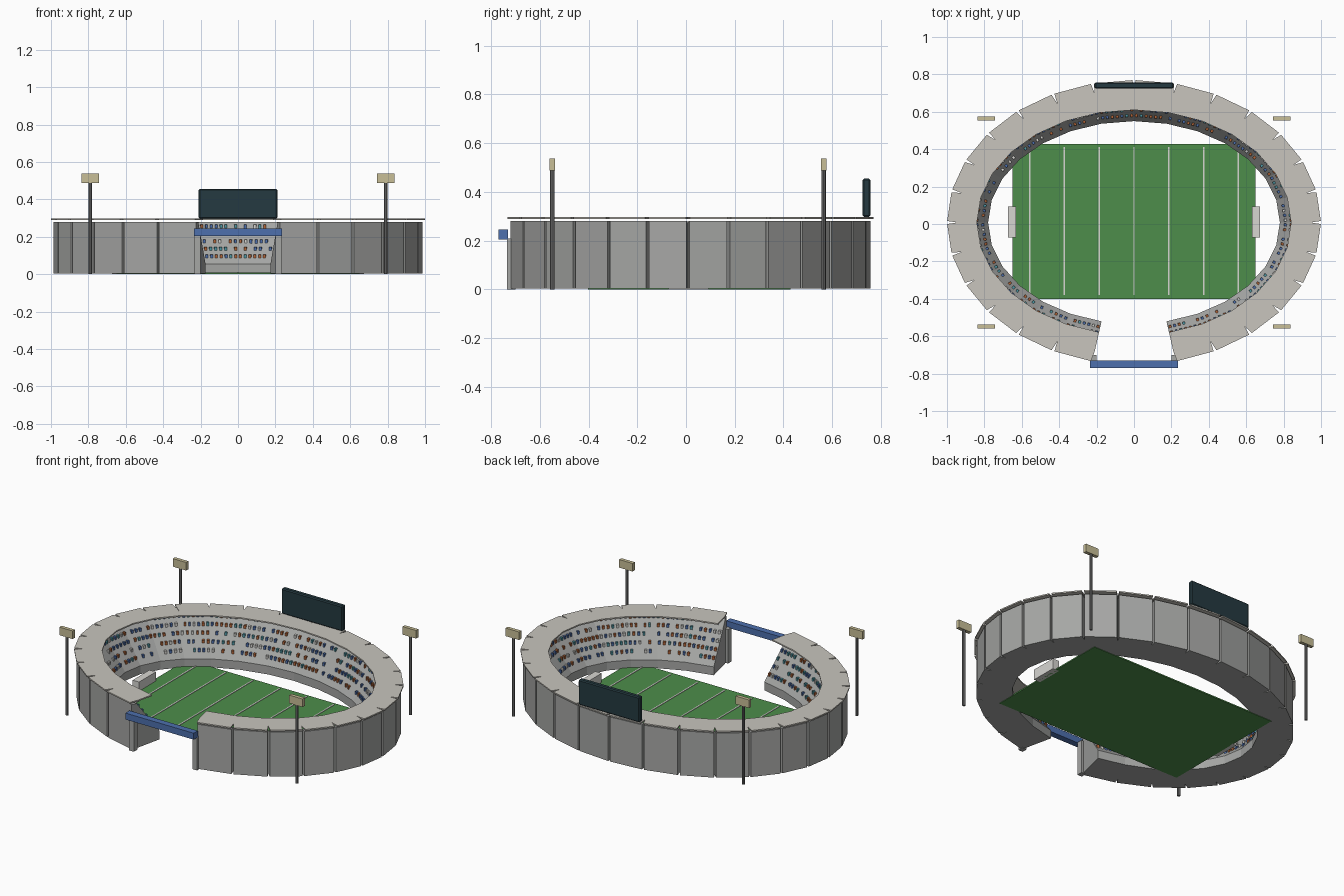
import bpy, bmesh, random
from math import sin, cos, pi, atan2
from mathutils import Vector, Matrix

cube = bpy.data.objects.get("Cube")
if cube:
    bpy.data.objects.remove(cube, do_unlink=True)
random.seed(4)

CY = 0.008        # centre line of the bowl
SIDES = 28        # sides of the full oval, two are left open at the front
STEP = 2 * pi / SIDES
START = -pi / 2 + STEP


def material(name, r, g, b):
    m = bpy.data.materials.new(name)
    m.use_nodes = True
    m.diffuse_color = (r, g, b, 1)
    m.node_tree.nodes["Principled BSDF"].inputs["Base Color"].default_value = (r, g, b, 1)
    return m


concrete = material("concrete", 0.38, 0.385, 0.375)
roof_stone = material("roof stone", 0.58, 0.56, 0.51)
grass = material("grass green", 0.075, 0.27, 0.07)
white = material("chalk white", 0.68, 0.67, 0.64)
blue = material("beam blue", 0.075, 0.16, 0.42)
slate = material("dark slate", 0.018, 0.042, 0.052)
cream = material("lamp cream", 0.58, 0.52, 0.31)
steel = material("pole grey", 0.18, 0.18, 0.18)
orange = material("shirt orange", 0.45, 0.13, 0.04)
teal = material("shirt teal", 0.08, 0.32, 0.38)


def finish(bm, name, *mats):
    bmesh.ops.recalc_face_normals(bm, faces=bm.faces[:])
    mesh = bpy.data.meshes.new(name)
    bm.to_mesh(mesh)
    bm.free()
    for m in mats:
        mesh.materials.append(m)
    ob = bpy.data.objects.new(name, mesh)
    bpy.context.collection.objects.link(ob)
    return ob


def add_box(bm, centre, size, turn=0.0, mat=0):
    mtx = Matrix.Translation(centre) @ Matrix.Rotation(turn, 4, 'Z') @ Matrix.Diagonal((*size, 1))
    verts = bmesh.ops.create_cube(bm, size=1, matrix=mtx)["verts"]
    for f in {f for v in verts for f in v.link_faces}:
        f.material_index = mat


def box(name, lo, hi, mat):
    bm = bmesh.new()
    lo, hi = Vector(lo), Vector(hi)
    add_box(bm, (lo + hi) / 2, hi - lo)
    return finish(bm, name, mat)


def oval(t, i, z):
    """Corner i of the oval whose half width is t."""
    a = START + i * STEP
    return Vector((t * cos(a), CY + (t - 0.238) * sin(a), z))


def corner(t, i, z, side):
    """Oval corner, pulled back along the wall where the joint opens outward."""
    p = oval(t, i, z)
    along = (oval(t, i + side, z) - p).normalized()
    return p + along * max(0, t - 0.945) * 0.15


def ring(name, profile, mat):
    """Straight bays with the given (half width, height) profile."""
    bm = bmesh.new()
    for i in range(SIDES - 2):
        a = [bm.verts.new(corner(t, i, z, 1)) for t, z in profile]
        b = [bm.verts.new(corner(t, i + 1, z, -1)) for t, z in profile]
        n = len(profile)
        for k in range(n):
            j = (k + 1) % n
            bm.faces.new((a[k], a[j], b[j], b[k]))
        bm.faces.new(a)
        bm.faces.new(b[::-1])
    return finish(bm, name, mat)


# Seating bowl and the thin roof floating above it
FOOT, TOP = (0.78, 0.055), (0.955, 0.28)
ring("seating_bowl", [(0.78, 0.003), FOOT, (0.945, 0.267), TOP, (0.987, 0.28),
                      (0.987, 0.003), (0.945, 0.003)], concrete)
ring("roof", [(0.84, 0.29), (0.84, 0.298), (0.945, 0.298), (1.0, 0.298),
              (1.0, 0.29), (0.945, 0.29)], roof_stone)

# Spectators in five rows on the slope
bm = bmesh.new()
for row in range(5):
    z = 0.095 + 0.04 * row
    t = FOOT[0] + (z - FOOT[1]) / (TOP[1] - FOOT[1]) * (TOP[0] - FOOT[0])
    for i in range(SIDES - 2):
        p, q = oval(t, i, z), oval(t, i + 1, z)
        d = q - p
        seats = max(4, round(d.length / 0.027))
        for s in range(seats):
            if random.random() < 0.8:
                add_box(bm, p + d * (s + 0.5) / seats, (0.013, 0.014, 0.02),
                        atan2(d.y, d.x), random.choice((0, 0, 1, 1, 2, 3)))
finish(bm, "spectators", orange, blue, teal, white)

# Playing field with its lines
box("field", (-0.65, CY - 0.41, 0), (0.65, CY + 0.42, 0.008), grass)
bm = bmesh.new()
for k in range(-3, 4):
    add_box(bm, (k * 0.186, CY + 0.008, 0.009), (0.008, 0.79, 0.004))
finish(bm, "field_lines", white)

# Scoreboard at the back
board = box("scoreboard", (-0.21, 0.725, 0.298), (0.21, 0.757, 0.455), slate)
bevel = board.modifiers.new("soft_edges", 'BEVEL')
bevel.width = 0.006
bevel.segments = 1

# Entrance gate across the front opening
box("gate_beam", (-0.235, -0.77, 0.205), (0.235, -0.73, 0.245), blue)

for side, sx in (("left", 1), ("right", -1)):
    box("gate_post_" + side, (sx * 0.217 - 0.016, -0.735, 0), (sx * 0.217 + 0.016, -0.7, 0.21), concrete)
    box("goal_" + side, (sx * 0.652 - 0.022, CY - 0.08, 0), (sx * 0.652 + 0.022, CY + 0.085, 0.065), white)
    # Floodlights at the corners
    for end, sy in (("back", 1), ("front", -1)):
        x, y = sx * 0.79, CY + sy * 0.557
        bm = bmesh.new()
        bmesh.ops.create_cone(bm, cap_ends=True, segments=8, radius1=0.009, radius2=0.009,
                              depth=0.5, matrix=Matrix.Translation((x, y, 0.25)))
        finish(bm, f"floodlight_pole_{end}_{side}", steel)
        box(f"floodlight_lamp_{end}_{side}", (x - 0.046, y - 0.011, 0.488), (x + 0.046, y + 0.011, 0.538), cream)
